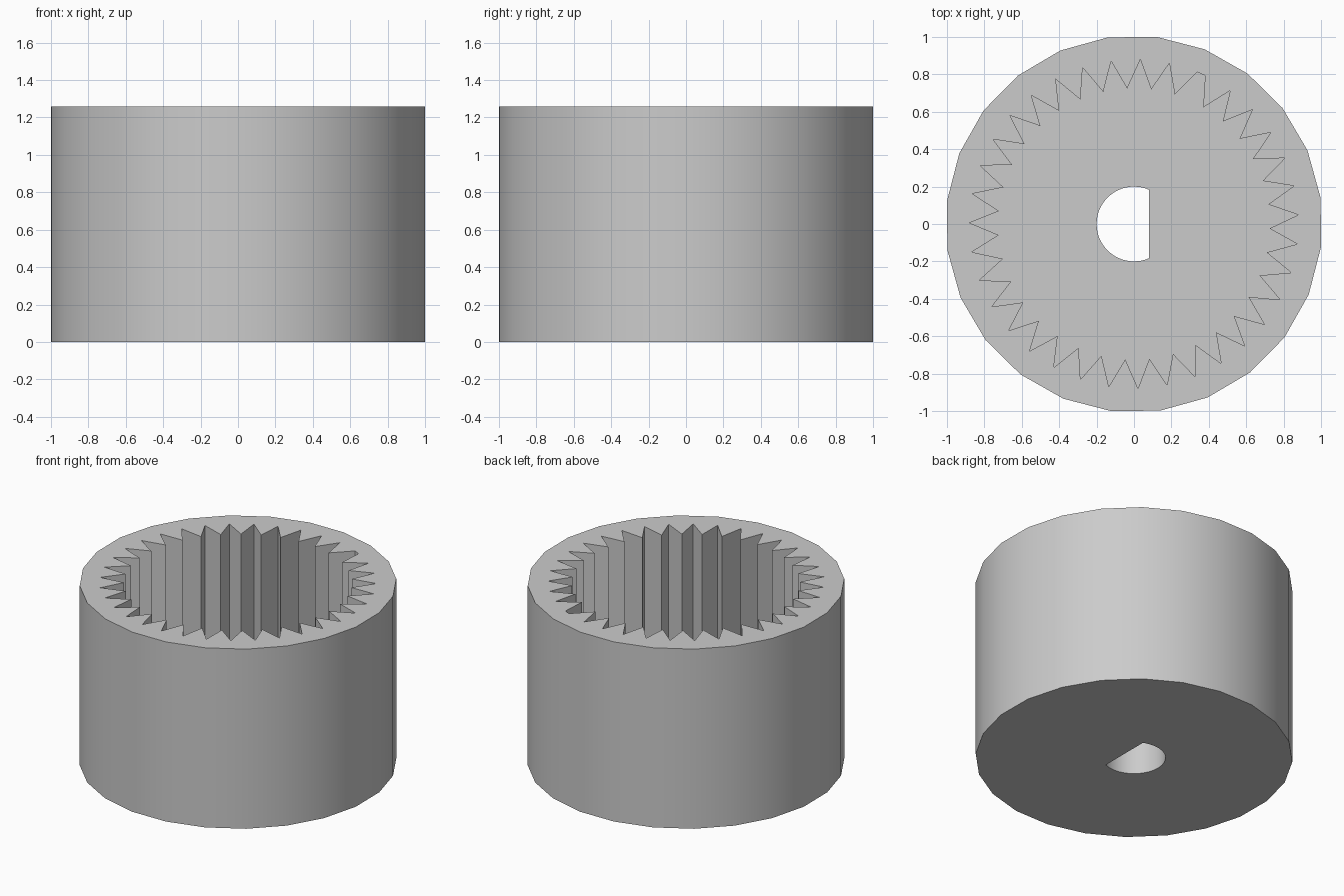
import bpy
import bmesh
from math import cos, sin, radians, acos, degrees

if "Cube" in bpy.data.objects:
    bpy.data.objects.remove(bpy.data.objects["Cube"], do_unlink=True)

HEIGHT, FLOOR = 1.26, 0.23
RIM_R, TIP_R, ROOT_R = 1.0075, 0.88, 0.725
BORE_R, BORE_FLAT = 0.2, 0.08


def polar(r, deg):
    return (r * cos(radians(deg)), r * sin(radians(deg)))


# Outer profile: 24 sides
rim = [polar(RIM_R, 8 + 15 * i) for i in range(24)]

# Toothed socket profile: 36 grooves, with one blunt groove where the ring closes
PITCH = 10.2
teeth = []
for i in range(36):
    teeth.append(polar(TIP_R, 67.4 + PITCH * i))
    if i < 35:
        teeth.append(polar(ROOT_R, 67.4 + PITCH * (i + 0.5)))

# D-shaped bore profile: an arc closed by a flat on the +x side
start = degrees(acos(BORE_FLAT / BORE_R))
steps = 32
bore = [polar(BORE_R, start + (360 - 2 * start) * i / steps) for i in range(steps + 1)]

bm = bmesh.new()


def ring(profile, z):
    verts = [bm.verts.new((x, y, z)) for x, y in profile]
    edges = [bm.edges.new((v, verts[i - 1])) for i, v in enumerate(verts)]
    return verts, edges


def wall(profile, z0, z1):
    low, low_edges = ring(profile, z0)
    high, high_edges = ring(profile, z1)
    for i in range(len(low)):
        bm.faces.new((low[i - 1], low[i], high[i], high[i - 1]))
    return low_edges, high_edges


def cap(outer, inner):
    bmesh.ops.triangle_fill(bm, use_beauty=True, edges=outer + inner)


# Walls, then the flat bottom, socket floor and top rim
rim_low, rim_high = wall(rim, 0, HEIGHT)
teeth_low, teeth_high = wall(teeth, FLOOR, HEIGHT)
bore_low, bore_high = wall(bore, 0, FLOOR)
cap(rim_low, bore_low)
cap(teeth_low, bore_high)
cap(rim_high, teeth_high)
bmesh.ops.recalc_face_normals(bm, faces=bm.faces)

mesh = bpy.data.meshes.new("toothed_socket")
bm.to_mesh(mesh)
bm.free()
socket = bpy.data.objects.new("toothed_socket", mesh)
bpy.context.collection.objects.link(socket)

# Plain grey material
grey = bpy.data.materials.new("light_grey")
grey.use_nodes = True
colour = (0.6, 0.6, 0.6, 1)
grey.diffuse_color = colour
grey.node_tree.nodes["Principled BSDF"].inputs["Base Color"].default_value = colour
mesh.materials.append(grey)

# Smooth round walls, crisp edges
bpy.ops.object.select_all(action="DESELECT")
socket.select_set(True)
bpy.context.view_layer.objects.active = socket
bpy.ops.object.shade_smooth_by_angle(angle=radians(30))
